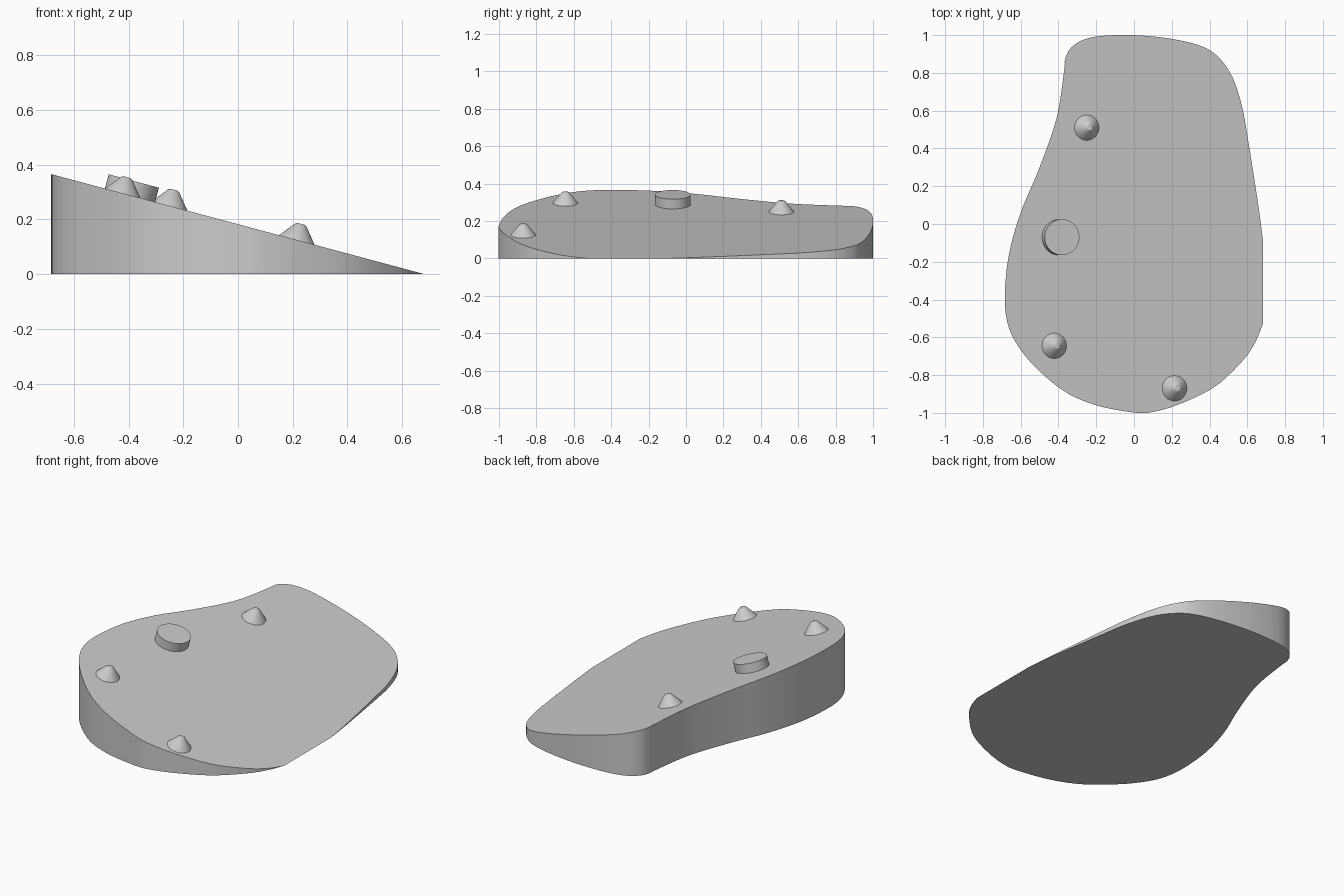
import bpy, bmesh, math
from mathutils import Vector, Matrix

if "Cube" in bpy.data.objects:
    bpy.data.objects.remove(bpy.data.objects["Cube"], do_unlink=True)

grey = bpy.data.materials.new("plain grey")
grey.use_nodes = True
colour = (0.6, 0.6, 0.6, 1)
grey.diffuse_color = colour
grey.node_tree.nodes["Principled BSDF"].inputs["Base Color"].default_value = colour

TILT = math.radians(15)
EDGE = 0.682  # thin edge of the wedge


def slope_z(x):
    return max(0.0, (EDGE - x) * math.tan(TILT))


def finish(name, bm):
    bmesh.ops.remove_doubles(bm, verts=bm.verts, dist=1e-5)
    bmesh.ops.recalc_face_normals(bm, faces=bm.faces)
    mesh = bpy.data.meshes.new(name)
    bm.to_mesh(mesh)
    bm.free()
    mesh.materials.append(grey)
    obj = bpy.data.objects.new(name, mesh)
    bpy.context.collection.objects.link(obj)
    bpy.ops.object.select_all(action="DESELECT")
    obj.select_set(True)
    bpy.context.view_layer.objects.active = obj
    bpy.ops.object.shade_smooth_by_angle(angle=math.radians(30))
    return obj


def smooth_path(points, steps=5):
    """Catmull-Rom curve through an open run of points."""
    p = [Vector(q) for q in points]
    p = [p[0]] + p + [p[-1]]
    out = []
    for a, b, c, d in zip(p, p[1:], p[2:], p[3:]):
        for i in range(steps):
            t = i / steps
            out.append(0.5 * (2 * b + (c - a) * t + (2 * a - 5 * b + 4 * c - d) * t * t
                              + (3 * b - a - 3 * c + d) * t ** 3))
    return out + [p[-1]]


# Wedge body: freeform outline, flat base, sloping top
outline = [(EDGE, -.08), (.655, .12), (.6, .47), (.57, .63), (.52, .78), (.45, .88),
           (.36, .94), (.2, .98), (0, 1), (-.18, .995), (-.28, .97), (-.34, .925),
           (-.365, .87), (-.37, .81), (-.41, .56), (-.5, .3), (-.6, .06), (-.66, -.15),
           (-.683, -.35), (-.675, -.5), (-.63, -.62), (-.53, -.75), (-.37, -.885),
           (-.2, -.96), (0, -.998), (.1, -.995), (.25, -.95), (.43, -.86), (.57, -.73),
           (.64, -.63), (EDGE, -.53)]
path = smooth_path(outline)
bm = bmesh.new()
low = [bm.verts.new((p.x, p.y, 0)) for p in path]
# The thin edge shares its vertices between base and top
high = [v if slope_z(v.co.x) < 1e-4 else bm.verts.new((v.co.x, v.co.y, slope_z(v.co.x)))
        for v in low]
bm.faces.new(low[::-1])
bm.faces.new(high)
for i in range(len(low) - 1):
    ring = list(dict.fromkeys([low[i], low[i + 1], high[i + 1], high[i]]))
    if len(ring) > 2:
        bm.faces.new(ring)
finish("wedge_body", bm)


def turned_part(name, x, y, profile, sides=48):
    """Round part standing square to the slope; profile holds (radius, height)."""
    bm = bmesh.new()
    rings = [[bm.verts.new((r * math.cos(a), r * math.sin(a), h))
              for a in (math.tau * k / sides for k in range(sides))] for r, h in profile]
    for a, b in zip(rings, rings[1:]):
        for k in range(sides):
            n = (k + 1) % sides
            bm.faces.new((a[k], a[n], b[n], b[k]))
    bm.faces.new(rings[0][::-1])
    bm.faces.new(rings[-1])
    bm.transform(Matrix.Translation((x, y, slope_z(x))) @ Matrix.Rotation(TILT, 4, "Y"))
    return finish(name, bm)


# Climbing pegs: cones with a blunt rounded tip
peg = [(.067, -.005), (.067, 0), (.022, .056), (.014, .061)]
for i, (x, y) in enumerate([(-.25, .51), (-.422, -.645), (.215, -.87)]):
    turned_part(f"cone_peg_{i + 1}", x, y, peg)

# Round button
turned_part("round_button", -.395, -.07, [(.095, -.005), (.095, .054)])
